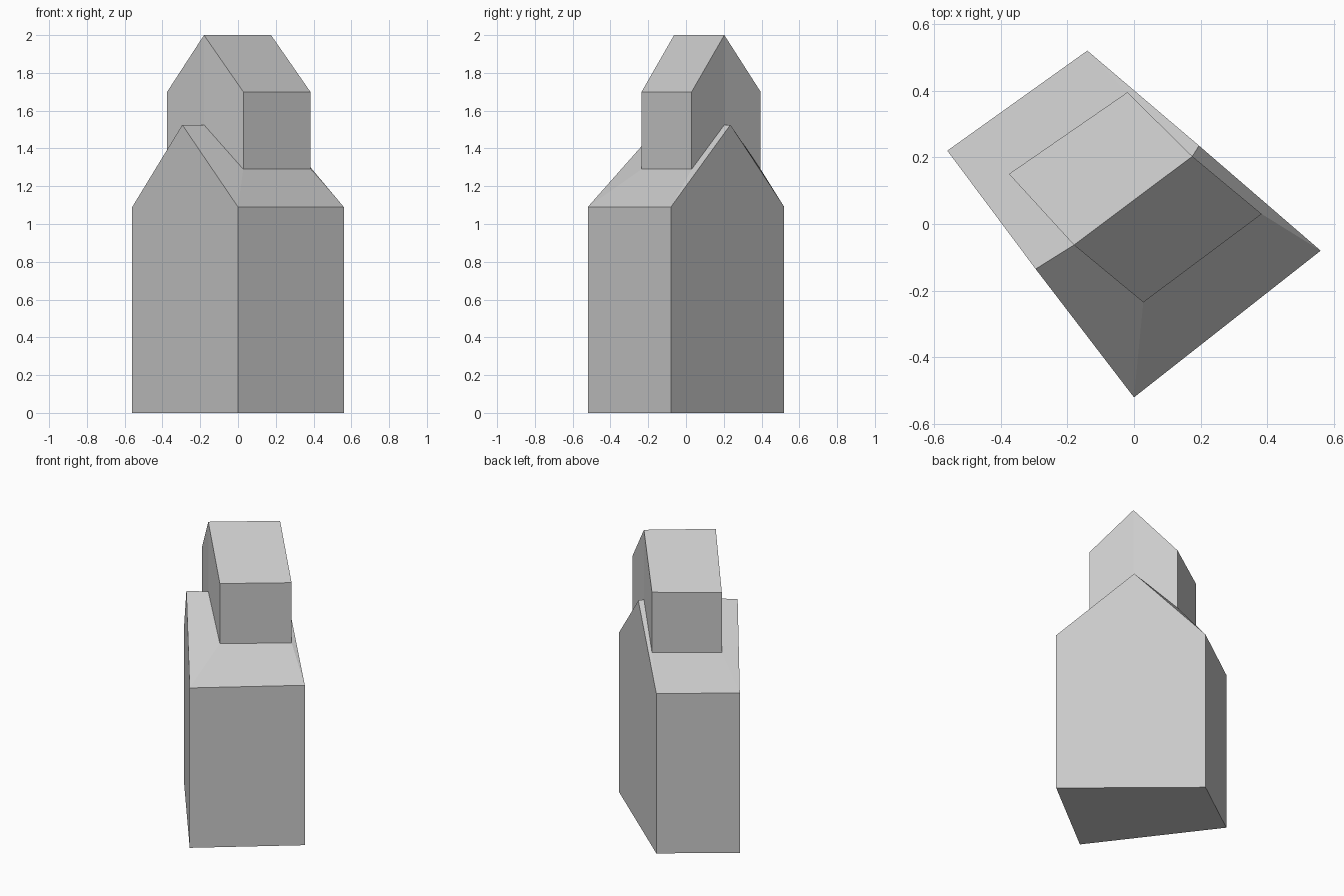
import bpy, bmesh

if "Cube" in bpy.data.objects:
    bpy.data.objects.remove(bpy.data.objects["Cube"])

# Plan outlines, in order: back-left wall, right gable ridge, front-right wall, left gable ridge
LOWER = [(-0.56, 0.22), (-0.14, 0.52), (0.195, 0.235), (0.56, -0.08), (0, -0.52), (-0.295, -0.135)]
UPPER = [(-0.375, 0.15), (-0.02, 0.395), (0.175, 0.203), (0.383, 0.03), (0.028, -0.235), (-0.18, -0.063)]
RIDGE = (2, 5)

bm = bmesh.new()


def gable_ring(plan, eaves, ridge):
    """Ring of vertices following a gabled outline."""
    return [bm.verts.new((x, y, ridge if i in RIDGE else eaves))
            for i, (x, y) in enumerate(plan)]


def bridge(a, b):
    n = len(a)
    for i in range(n):
        j = (i + 1) % n
        bm.faces.new((a[i], a[j], b[j], b[i]))


# Lower walls: floor, two long sides, two gable ends
eaves = gable_ring(LOWER, 1.09, 1.525)
base = {i: bm.verts.new((*LOWER[i], 0)) for i in (0, 1, 3, 4)}
bm.faces.new([base[i] for i in (4, 3, 1, 0)])
for i, j in ((0, 1), (3, 4)):
    bm.faces.new((base[i], base[j], eaves[j], eaves[i]))
for i, r, j in ((1, 2, 3), (4, 5, 0)):
    bm.faces.new((base[i], base[j], eaves[j], eaves[r], eaves[i]))

# Lower roof, upper walls
foot = gable_ring(UPPER, 1.29, 1.525)
top = gable_ring(UPPER, 1.70, 2.0)
bridge(eaves, foot)
bridge(foot, top)

# Upper roof slopes
bm.faces.new([top[i] for i in (0, 1, 2, 5)])
bm.faces.new([top[i] for i in (2, 3, 4, 5)])

bmesh.ops.recalc_face_normals(bm, faces=bm.faces)
mesh = bpy.data.meshes.new("house")
bm.to_mesh(mesh)
bm.free()
bpy.context.collection.objects.link(bpy.data.objects.new("house", mesh))
